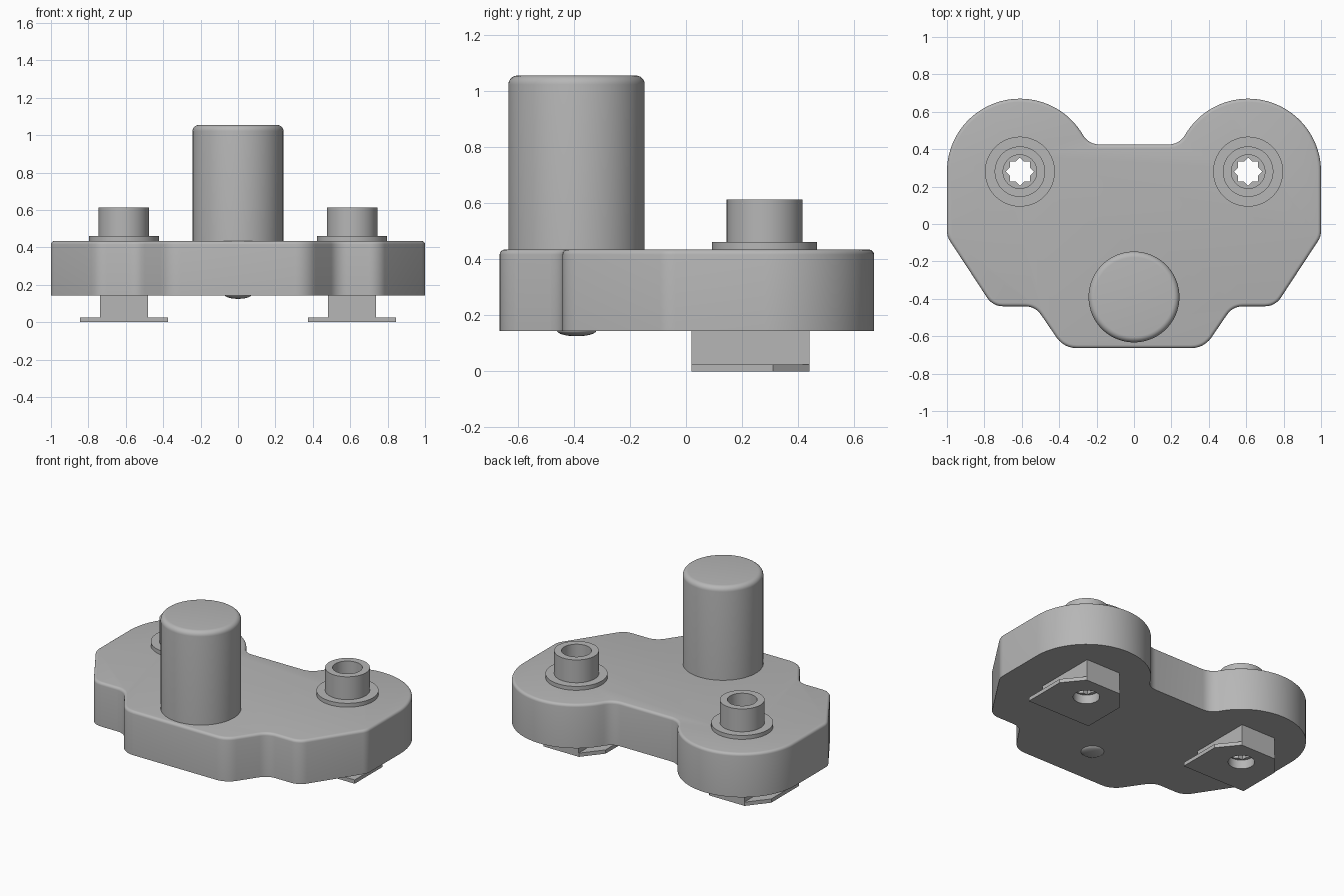
import bpy, bmesh
from math import sin, cos, tan, pi, radians
from mathutils import Vector

cube = bpy.data.objects.get("Cube")
if cube:
    bpy.data.objects.remove(cube, do_unlink=True)

GREY = (0.47, 0.47, 0.47, 1)
grey = bpy.data.materials.new("plain grey")
grey.use_nodes = True
grey.diffuse_color = GREY
bsdf = next(n for n in grey.node_tree.nodes if n.type == 'BSDF_PRINCIPLED')
bsdf.inputs["Base Color"].default_value = GREY


def finish(name, bm):
    """Turn a bmesh into a named grey object."""
    bmesh.ops.recalc_face_normals(bm, faces=bm.faces[:])
    mesh = bpy.data.meshes.new(name)
    bm.to_mesh(mesh)
    bm.free()
    mesh.materials.append(grey)
    obj = bpy.data.objects.new(name, mesh)
    bpy.context.collection.objects.link(obj)
    return obj


def activate(obj):
    bpy.ops.object.select_all(action='DESELECT')
    obj.select_set(True)
    bpy.context.view_layer.objects.active = obj


def smooth(obj):
    activate(obj)
    bpy.ops.object.shade_smooth_by_angle(angle=radians(30))


def prism(name, outline, z0, z1, top_round=0):
    """Extrude a flat outline from z0 to z1, optionally rounding the top rim."""
    bm = bmesh.new()
    base = bm.faces.new([bm.verts.new((x, y, z0)) for x, y in outline])
    new = bmesh.ops.extrude_face_region(bm, geom=[base], use_keep_orig=True)["geom"]
    top = [v for v in new if isinstance(v, bmesh.types.BMVert)]
    bmesh.ops.translate(bm, verts=top, vec=(0, 0, z1 - z0))
    if top_round:
        rim = [e for e in bm.edges if all(v in top for v in e.verts)]
        bmesh.ops.bevel(bm, geom=rim, offset=top_round, segments=4,
                        profile=0.5, affect='EDGES')
    return finish(name, bm)


def lathe(name, profile, centre, closed=False, steps=64):
    """Spin (radius, z) points about a vertical axis."""
    bm = bmesh.new()
    verts = [bm.verts.new((centre[0] + r, centre[1], z)) for r, z in profile]
    pairs = list(zip(verts, verts[1:])) + ([(verts[-1], verts[0])] if closed else [])
    edges = [bm.edges.new(p) for p in pairs]
    bmesh.ops.spin(bm, geom=verts + edges, cent=(*centre, 0), axis=(0, 0, 1),
                   angle=2 * pi, steps=steps)
    bmesh.ops.remove_doubles(bm, verts=bm.verts[:], dist=1e-4)
    obj = finish(name, bm)
    smooth(obj)
    return obj


def arc(centre, r, a0, a1, n):
    return [(centre[0] + r * cos(radians(a0 + (a1 - a0) * i / n)),
             centre[1] + r * sin(radians(a0 + (a1 - a0) * i / n))) for i in range(n + 1)]


def circle(centre, r, n=48):
    return arc(centre, r, 0, 360, n)[:-1]


def fillet(before, corner, after, r, n=6):
    """Points of a rounded corner."""
    b, c, a = Vector(before), Vector(corner), Vector(after)
    u, v = (b - c).normalized(), (a - c).normalized()
    half = u.angle(v) / 2
    mid = c + (u + v).normalized() * (r / sin(half))
    start = c + u * (r / tan(half)) - mid
    end = c + v * (r / tan(half)) - mid
    turn = start.angle_signed(end)
    pts = []
    for i in range(n + 1):
        t = -turn * i / n
        pts.append((mid.x + start.x * cos(t) - start.y * sin(t),
                    mid.y + start.x * sin(t) + start.y * cos(t)))
    return pts


def cut(obj, outline, z0, z1):
    """Cut a prism out of an object."""
    tool = prism("cutter", outline, z0, z1)
    tool.hide_render = True
    mod = obj.modifiers.new("hole", 'BOOLEAN')
    mod.operation, mod.solver, mod.object = 'DIFFERENCE', 'EXACT', tool
    activate(obj)
    bpy.ops.object.modifier_apply(modifier=mod.name)
    bpy.data.objects.remove(tool, do_unlink=True)


LOBE = (0.61, 0.28)
LOBE_R = 0.39
PLATE_Z = (0.143, 0.434)

# Half outline of the body plate, from front to back, then mirrored
front = [(0, -0.664), (0.375, -0.664), (0.528, -0.44), (0.755, -0.44), (1, -0.067), (1, 0.28)]
half = []
for i, r in enumerate((0.13, 0.1, 0.1, 0.1), start=1):
    half += fillet(*front[i - 1:i + 2], r)
lobe = arc(LOBE, LOBE_R, 0, 149.5, 40)
half += lobe[:-1] + fillet(lobe[-1], (0.243, 0.425), (0, 0.425), 0.1)
outline = half + [(-x, y) for x, y in reversed(half)]
plate = prism("body_plate", outline, *PLATE_Z, top_round=0.018)
for side in (-1, 1):
    cut(plate, circle((side * LOBE[0], LOBE[1]), 0.086), 0.05, 0.6)
smooth(plate)

# Tall post with a rounded top rim
POST = (0, -0.39)
R, TOP, RIM = 0.243, 1.054, 0.032
rim = arc((R - RIM, TOP - RIM), RIM, 0, 90, 6)
lathe("post", [(0, 0.4), (R, 0.4)] + rim + [(0, TOP)], POST, steps=72)

# Shallow dome under the post
dome = [(0.07 * cos(t * pi / 16), 0.145 - 0.02 * sin(t * pi / 16)) for t in range(9)]
lathe("bottom_dome", [(0, 0.16), (0.07, 0.16)] + dome, POST, steps=40)

# Fastener on each lobe: collar, hollow star screw and T-shaped nut
for side, label in ((1, "left"), (-1, "right")):
    cx, cy = centre = (side * LOBE[0], LOBE[1])
    lathe(label + "_collar", [(0.187, 0.42), (0.187, 0.46), (0.135, 0.46), (0.135, 0.612),
                              (0.09, 0.612), (0.09, 0.42)], centre, closed=True)

    screw = prism(label + "_screw", circle(centre, 0.092), 0.06, 0.45)
    star = [(cx + r * cos(i * pi / 8), cy + r * sin(i * pi / 8))
            for i, r in enumerate((0.075, 0.058) * 8)]
    cut(screw, star, 0, 0.6)
    smooth(screw)

    shape = [(-0.235, -0.26), (0.235, -0.26), (0.235, 0.03),
             (0.13, 0.16), (-0.13, 0.16), (-0.235, 0.03)]
    neck = [(-0.128, -0.26), (0.128, -0.26), (0.128, 0.16), (-0.128, 0.16)]
    for part, pts, z0, z1 in (("_nut_flange", shape, 0, 0.025),
                              ("_nut_neck", neck, 0.025, 0.15)):
        nut = prism(label + part, [(cx + x, cy + y) for x, y in pts], z0, z1)
        cut(nut, circle(centre, 0.08), -0.1, 0.3)
        smooth(nut)
